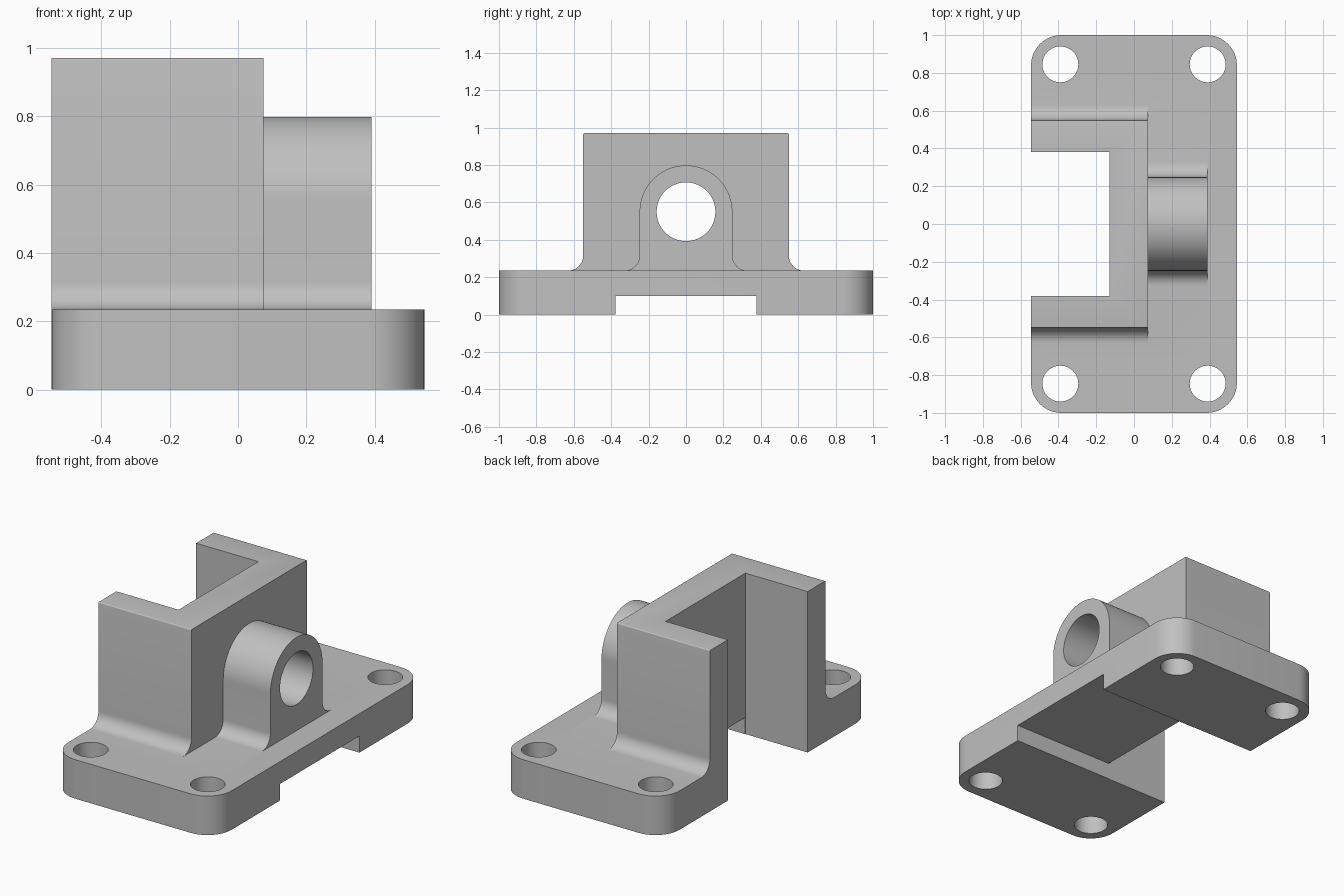
import bpy, bmesh
from math import sin, cos, pi
from mathutils import Vector

cube = bpy.data.objects.get("Cube")
if cube:
    bpy.data.objects.remove(cube, do_unlink=True)

grey = bpy.data.materials.new("plain grey")
grey.use_nodes = True
colour = (0.53, 0.53, 0.53, 1)
grey.diffuse_color = colour
grey.node_tree.nodes["Principled BSDF"].inputs["Base Color"].default_value = colour

BASE_TOP = 0.235
FILLET = 0.08


def arc(cx, cy, r, start, end, steps):
    """Points along an arc, angles in quarter turns."""
    angles = [(start + (end - start) * i / steps) * pi / 2 for i in range(steps + 1)]
    return [(cx + r * cos(a), cy + r * sin(a)) for a in angles]


def prism(name, outline, low, high, axis):
    """Extrude an outline along z (outline in x, y) or x (outline in y, z)."""
    def place(p, t):
        return (t, p[0], p[1]) if axis == "x" else (p[0], p[1], t)
    bm = bmesh.new()
    face = bm.faces.new([bm.verts.new(place(p, low)) for p in outline])
    side = bmesh.ops.extrude_face_region(bm, geom=[face])
    shift = Vector(place((0, 0), high - low))
    bmesh.ops.translate(bm, vec=shift,
                        verts=[v for v in side["geom"] if isinstance(v, bmesh.types.BMVert)])
    bmesh.ops.recalc_face_normals(bm, faces=bm.faces)
    mesh = bpy.data.meshes.new(name)
    bm.to_mesh(mesh)
    bm.free()
    mesh.materials.append(grey)
    obj = bpy.data.objects.new(name, mesh)
    bpy.context.collection.objects.link(obj)
    return obj


def box(name, x0, x1, y, z0, z1):
    return prism(name, [(x0, -y), (x1, -y), (x1, y), (x0, y)], z0, z1, "z")


def combine(target, other, operation):
    """Apply a boolean and discard the second part."""
    mod = target.modifiers.new(operation, "BOOLEAN")
    mod.operation, mod.object, mod.solver = operation, other, "EXACT"
    bpy.context.view_layer.objects.active = target
    bpy.ops.object.modifier_apply(modifier=mod.name)
    bpy.data.objects.remove(other, do_unlink=True)


def filleted(half_width, top):
    """Symmetric outline: flared foot, straight side, then the given top points."""
    foot = arc(half_width + FILLET, BASE_TOP + FILLET, FILLET, 3, 2, 10)
    right = [(half_width + FILLET, 0.15)] + foot + top
    left = [(-y, z) for y, z in reversed(right) if y > 1e-6]
    return right + left


# Base plate with rounded corners
corners = []
for i, (sx, sy) in enumerate([(1, 1), (-1, 1), (-1, -1), (1, -1)]):
    corners += arc(sx * 0.385, sy * 0.84, 0.16, i, i + 1, 12)
bracket = prism("mounting_bracket", corners, 0, BASE_TOP, "z")
bracket.data.name = "mounting_bracket"

# Upright block and round-topped lug, both with filleted feet
block = prism("upright_block", filleted(0.55, arc(0.544, 0.964, 0.006, 0, 1, 4)),
              -0.545, 0.075, "x")
lug = prism("lug", filleted(0.248, arc(0, 0.55, 0.248, 0, 1, 20)), 0, 0.39, "x")
combine(bracket, block, "UNION")
combine(bracket, lug, "UNION")

# Open channel in the back, shallow slot underneath, pivot hole and bolt holes
combine(bracket, box("channel", -0.8, -0.13, 0.38, -0.2, 1.2), "DIFFERENCE")
combine(bracket, box("slot", -0.9, 0.9, 0.378, -0.3, 0.1), "DIFFERENCE")
combine(bracket, prism("pivot_hole", arc(0, 0.55, 0.157, 0, 4, 64)[:-1], -0.4, 0.7, "x"),
        "DIFFERENCE")
for sx in (-1, 1):
    for sy in (-1, 1):
        hole = prism("bolt_hole", arc(sx * 0.39, sy * 0.845, 0.095, 0, 4, 48)[:-1],
                     -0.1, 0.5, "z")
        combine(bracket, hole, "DIFFERENCE")

bpy.ops.object.select_all(action="DESELECT")
bracket.select_set(True)
bpy.context.view_layer.objects.active = bracket
bpy.ops.object.shade_smooth_by_angle(angle=pi / 6)
